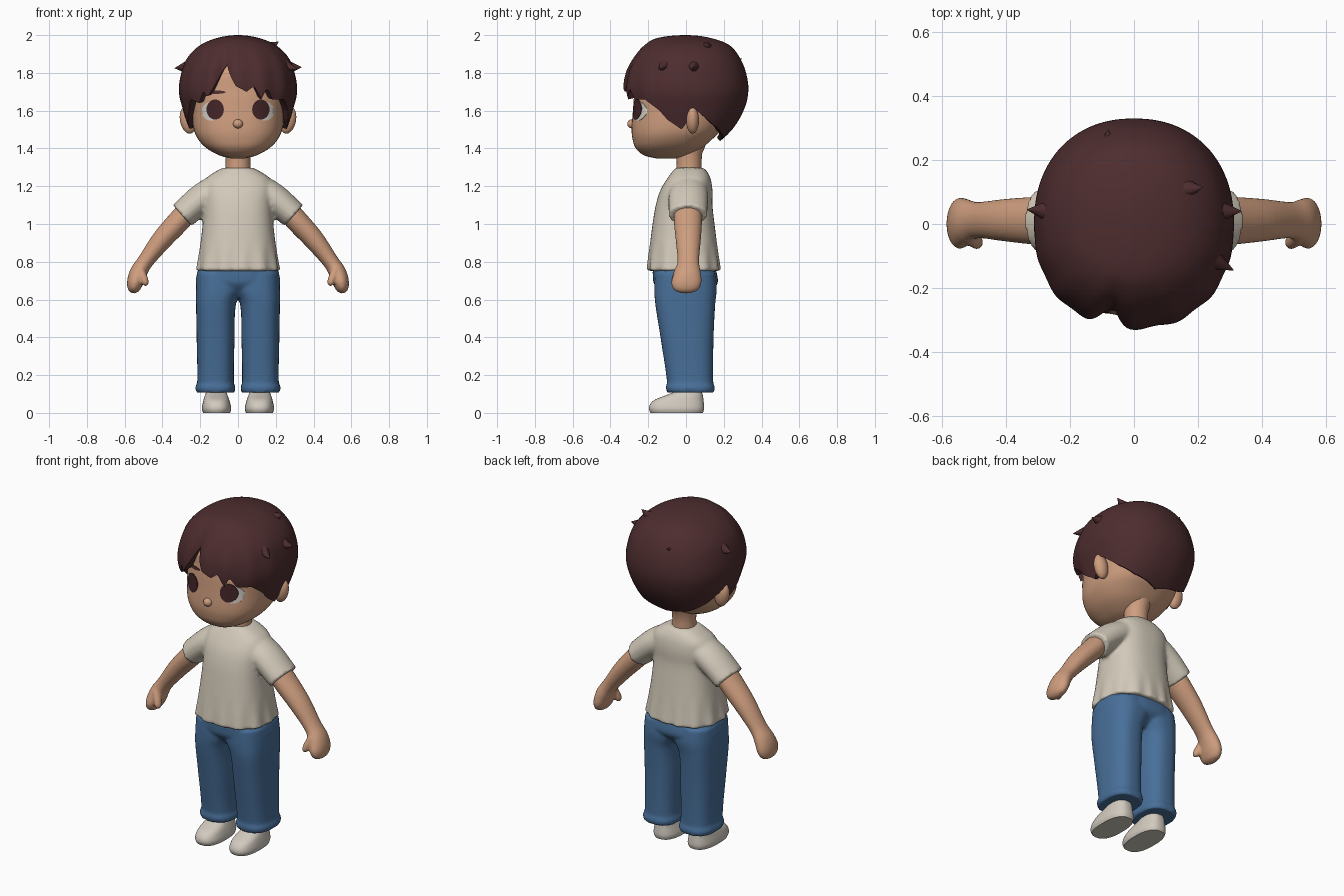
import bpy, bmesh, math
from mathutils import Vector, Matrix

if "Cube" in bpy.data.objects:
    bpy.data.objects.remove(bpy.data.objects["Cube"])


def material(name, rgb):
    m = bpy.data.materials.new(name)
    m.diffuse_color = (*rgb, 1)
    m.use_nodes = True
    m.node_tree.nodes["Principled BSDF"].inputs["Base Color"].default_value = m.diffuse_color
    return m


SKIN = material("skin", (0.62, 0.34, 0.21))
HAIR = material("dark brown hair", (0.075, 0.026, 0.028))
SHIRT = material("cream cotton", (0.65, 0.59, 0.49))
DENIM = material("blue denim", (0.065, 0.16, 0.32))
SHOE = material("off white shoe", (0.64, 0.59, 0.52))
IRIS = material("iris brown", (0.055, 0.018, 0.02))
WHITE = material("eye white", (0.66, 0.63, 0.58))


def interp(table, x):
    """Smooth interpolation of rows (key, values...) with rising keys."""
    last = len(table) - 1
    i = max(k for k in range(last) if k == 0 or table[k][0] <= x)
    a, b = table[i], table[i + 1]
    p, q = table[max(i - 1, 0)], table[min(i + 2, last)]
    h = b[0] - a[0]
    t = min(max((x - a[0]) / h, 0), 1)
    out = []
    for j in range(1, len(a)):
        ma = (b[j] - p[j]) / (b[0] - p[0]) * h
        mb = (q[j] - a[j]) / (q[0] - a[0]) * h
        out.append((2*t**3 - 3*t*t + 1) * a[j] + (t**3 - 2*t*t + t) * ma
                   + (3*t*t - 2*t**3) * b[j] + (t**3 - t*t) * mb)
    return out


def skin_rings(bm, rings, cap_start=True, cap_end=True):
    rows = [[bm.verts.new(p) for p in r] for r in rings]
    n = len(rows[0])
    for r0, r1 in zip(rows, rows[1:]):
        for i in range(n):
            bm.faces.new((r0[i], r0[(i + 1) % n], r1[(i + 1) % n], r1[i]))
    if cap_start:
        bm.faces.new(rows[0])
    if cap_end:
        bm.faces.new(rows[-1])


def loft(bm, table, n=2.3, seg=48, steps=28, sx=1):
    """Stack of superellipses; rows are (z, x0, x1, y0, y1)."""
    z0, z1 = table[0][0], table[-1][0]
    rings = []
    for k in range(steps + 1):
        z = z0 + (z1 - z0) * (1 - math.cos(math.pi * k / steps)) / 2
        xa, xb, ya, yb = interp(table, z)
        ring = []
        for i in range(seg):
            a = math.tau * i / seg
            c, s = math.cos(a), math.sin(a)
            x = (xa + xb) / 2 + (xb - xa) / 2 * math.copysign(abs(c) ** (2 / n), c)
            y = (ya + yb) / 2 + (yb - ya) / 2 * math.copysign(abs(s) ** (2 / n), s)
            ring.append((sx * x, y, z))
        rings.append(ring)
    skin_rings(bm, rings)


def tube(bm, path, sx=1, seg=24, sub=5):
    """Tube in the xz plane; rows are (x, y, z, in-plane radius, y radius)."""
    keyed = [(i, *p) for i, p in enumerate(path)]
    samples = [interp(keyed, k / sub) for k in range((len(path) - 1) * sub + 1)]
    rings = []
    for k, (x, y, z, ra, rb) in enumerate(samples):
        p, q = samples[max(k - 1, 0)], samples[min(k + 1, len(samples) - 1)]
        d = Vector((q[0] - p[0], q[2] - p[2])).normalized()
        rings.append([(sx * (x - d.y * ra * math.cos(a)), y + rb * math.sin(a),
                       z + d.x * ra * math.cos(a))
                      for a in (math.tau * i / seg for i in range(seg))])
    skin_rings(bm, rings)


def finish(name, bm, mat, remesh=0, angle=45):
    bmesh.ops.recalc_face_normals(bm, faces=bm.faces[:])
    me = bpy.data.meshes.new(name)
    bm.to_mesh(me)
    bm.free()
    me.materials.append(mat)
    ob = bpy.data.objects.new(name, me)
    bpy.context.collection.objects.link(ob)
    bpy.ops.object.select_all(action='DESELECT')
    ob.select_set(True)
    bpy.context.view_layer.objects.active = ob
    if remesh:
        me.polygons.foreach_set("use_smooth", [True] * len(me.polygons))
        r = ob.modifiers.new("merge", 'REMESH')
        r.mode, r.voxel_size, r.use_smooth_shade = 'VOXEL', remesh, True
        s = ob.modifiers.new("soften", 'SMOOTH')
        s.factor, s.iterations = 0.5, 3
    else:
        bpy.ops.object.shade_smooth_by_angle(angle=math.radians(angle))
    return ob


def ball(bm, loc, radii, rot=Matrix()):
    bmesh.ops.create_uvsphere(bm, u_segments=24, v_segments=16, radius=1,
                              matrix=Matrix.Translation(loc) @ rot @ Matrix.Diagonal((*radii, 1)))


# head, with ears, nose and neck
HEAD = [(z, -rx, rx, yf, yb) for z, rx, yf, yb in (
    (1.346, .03, -.15, -.06), (1.36, .09, -.215, .0), (1.40, .165, -.265, .08),
    (1.45, .212, -.283, .14), (1.5, .234, -.288, .19), (1.6, .245, -.281, .24),
    (1.7, .25, -.272, .27), (1.84, .21, -.24, .23), (1.92, .08, -.1, .1))]
bm = bmesh.new()
loft(bm, HEAD, 2.4, 72, 48)
finish("head", bm, SKIN)
bm = bmesh.new()
ball(bm, (0, -.286, 1.53), (.026, .025, .024))
finish("nose", bm, SKIN)
bm = bmesh.new()
for sx in (1, -1):
    ball(bm, (sx * .265, .035, 1.55), (.042, .034, .073), Matrix.Rotation(sx * .2, 4, 'Y'))
finish("ears", bm, SKIN)
bm = bmesh.new()
loft(bm, [(1.2, -.075, .075, -.06, .09), (1.3, -.066, .066, -.05, .083),
          (1.37, -.066, .066, -.05, .085), (1.45, -.08, .08, -.06, .12)], 2, 32, 8)
finish("neck", bm, SKIN)


# eyes and brow: thin plates that follow the face
def face_plate(bm, cx, cz, rx, rz, lift):
    rings = []
    for k in (1, .75, .5, .25, .03):
        ring = []
        for i in range(28):
            a = math.tau * i / 28
            x, z = cx + k * rx * math.cos(a), cz + k * rz * math.sin(a)
            _, hx, ya, yb = interp(HEAD, z)
            y = (ya + yb) / 2 - (yb - ya) / 2 * (1 - (abs(x) / hx) ** 2.4) ** (1 / 2.4)
            ring.append((x, y - lift, z))
        rings.append(ring)
    skin_rings(bm, [[(x, y + lift + .002, z) for x, y, z in rings[0]]] + rings, False)


for name, mat, shapes in (
        ("eye_whites", WHITE, [(s * .142, 1.597, .05, .05, .003) for s in (1, -1)]),
        ("irises", IRIS, [(s * .121, 1.606, .046, .053, .006) for s in (1, -1)]),
        ("brow", HAIR, [(-.115, 1.698, .05, .009, .004)])):
    bm = bmesh.new()
    for shape in shapes:
        face_plate(bm, *shape)
    finish(name, bm, mat)

# hair cap: columns run from the crown to a jagged hairline set by azimuth
HAIRLINE = [(-180, 1.55), (-173, 1.5), (-160, 1.55), (-150, 1.6), (-140, 1.66), (-130, 1.64),
            (-124, 1.70), (-119, 1.67), (-113, 1.73), (-107, 1.81), (-102, 1.84), (-97, 1.78),
            (-92, 1.73), (-82, 1.70), (-75, 1.73), (-68, 1.66), (-63, 1.72), (-56, 1.66),
            (-42, 1.66), (-28, 1.6), (-20, 1.55), (-5, 1.5), (11, 1.6), (30, 1.53), (50, 1.48),
            (90, 1.44), (130, 1.48), (150, 1.53), (169, 1.6), (180, 1.55)]
PROFILE = [(math.sqrt(2 - z), rx, yf, yb) for z, rx, yf, yb in (
    (2, 0, 0, 0), (1.985, .11, .15, .13), (1.95, .195, .215, .225), (1.88, .268, .275, .285),
    (1.8, .3, .315, .318), (1.7, .313, .328, .33), (1.6, .29, .31, .305),
    (1.5, .258, .29, .245), (1.43, .235, .28, .172))]


def hair_point(deg, z, shrink=1):
    rx, yf, yb = interp(PROFILE, math.sqrt(2 - z))
    a = math.radians(deg)
    c, s = math.cos(a), math.sin(a)
    ry = max(yb if s > 0 else yf, 1e-4)
    r = ((abs(c) / max(rx, 1e-4)) ** 2.2 + (abs(s) / ry) ** 2.2) ** (-1 / 2.2)
    low = min((2 - z) / .2, 1)
    r *= 1 + .013 * low * max(0, -s) * math.sin(a * 15)            # strand waves
    r *= 1 - .11 * low * math.exp(-((deg + 106) / 7) ** 2)         # parting
    return (shrink * r * c, shrink * r * s, z)


bm = bmesh.new()
COLS, ROWS = 180, 36
rings = [[] for _ in range(ROWS + 2)]
for i in range(COLS):
    deg = -180 + 360 * i / COLS
    k = max(j for j in range(len(HAIRLINE) - 1) if HAIRLINE[j][0] <= deg)
    (d0, e0), (d1, e1) = HAIRLINE[k], HAIRLINE[k + 1]
    edge = e0 + (e1 - e0) * (deg - d0) / (d1 - d0)
    for j in range(ROWS):
        t = .02 + .98 * j / (ROWS - 1)
        rings[j].append(hair_point(deg, 2 - (2 - edge) * t * t))
    rings[ROWS].append(hair_point(deg, edge + .004, .93))
    rings[ROWS + 1].append(hair_point(deg, edge + .02, .8))
skin_rings(bm, rings, True, False)
finish("hair", bm, HAIR, angle=50)

# loose hair tufts
bm = bmesh.new()
for base, tip in (((-.27, .04, 1.83), (-.335, .045, 1.825)), ((.27, .04, 1.83), (.337, .04, 1.83)),
                  ((.245, -.11, 1.84), (.312, -.145, 1.82)), ((.16, .11, 1.93), (.215, .115, 1.965)),
                  ((-.09, .23, 1.85), (-.08, .295, 1.875))):
    b, d = Vector(base), Vector(tip) - Vector(base)
    bmesh.ops.create_cone(bm, segments=10, radius1=.035, radius2=.001, depth=d.length, cap_ends=True,
                          matrix=Matrix.Translation(b + d / 2) @ d.to_track_quat('Z', 'Y').to_matrix().to_4x4())
finish("hair_tufts", bm, HAIR)

# shirt: torso with a rippled hem, plus sleeves, merged by remeshing
bm = bmesh.new()
loft(bm, [(z, -rx, rx, yf, yb) for z, rx, yf, yb in (
    (.752, .22, -.206, .183), (.85, .205, -.196, .17), (1.0, .187, -.177, .151),
    (1.1, .182, -.16, .14), (1.18, .186, -.135, .14), (1.24, .17, -.1, .13),
    (1.28, .115, -.07, .11), (1.298, .078, -.055, .09))], 2.5, 72, 36)
for v in bm.verts:
    if v.co.z < .92:
        f = 1 + .03 * (.92 - v.co.z) / .17 * math.cos(13 * math.atan2(v.co.y, v.co.x))
        v.co.x *= f
        v.co.y *= f
for sx in (1, -1):
    tube(bm, [(.09, .015, 1.19, .085, .1), (.19, .012, 1.135, .08, .105),
              (.295, .01, 1.045, .074, .102)], sx)
finish("shirt", bm, SHIRT, remesh=.01)

# arms with mitten hands and thumbs
bm = bmesh.new()
for sx in (1, -1):
    tube(bm, [(.2, .01, 1.15, .055, .07), (.30, .01, 1.03, .06, .075), (.40, .012, .92, .055, .067),
              (.488, .012, .805, .043, .057), (.526, .008, .745, .046, .07),
              (.545, .002, .69, .043, .08), (.553, 0, .65, .03, .062),
              (.555, 0, .633, .008, .02)], sx)
    tube(bm, [(.52, -.03, .765, .022, .03), (.5, -.05, .715, .022, .026),
              (.489, -.058, .685, .017, .02), (.486, -.058, .672, .005, .006)], sx, 16)
finish("arms", bm, SKIN, remesh=.007)

# jeans: hips and two legs with rolled cuffs
bm = bmesh.new()
loft(bm, [(.61, -.14, .14, -.11, .1), (.68, -.22, .22, -.168, .165),
          (.73, -.218, .218, -.176, .165), (.78, -.205, .205, -.175, .15)], 2.5)
for sx in (1, -1):
    loft(bm, [(.108, .018, .22, -.1, .148), (.135, .014, .226, -.107, .153),
              (.16, .022, .216, -.1, .144), (.4, .018, .219, -.135, .146),
              (.58, .01, .222, -.163, .155), (.66, -.03, .222, -.168, .163),
              (.74, -.04, .218, -.165, .155)], 2.6, 48, 50, sx)
finish("jeans", bm, DENIM, remesh=.009)

# ankles and shoes
bm = bmesh.new()
for sx in (1, -1):
    loft(bm, [(.06, .065, .165, -.05, .075), (.2, .065, .165, -.05, .085)], 2, 24, 4, sx)
finish("ankles", bm, SKIN)
bm = bmesh.new()
for sx in (1, -1):
    loft(bm, [(0, .042, .185, -.188, .09), (.02, .036, .191, -.196, .096),
              (.045, .04, .188, -.19, .095), (.07, .047, .182, -.165, .092),
              (.09, .054, .176, -.115, .09), (.112, .062, .168, -.06, .082)], 2.5, 48, 20, sx)
finish("shoes", bm, SHOE)
